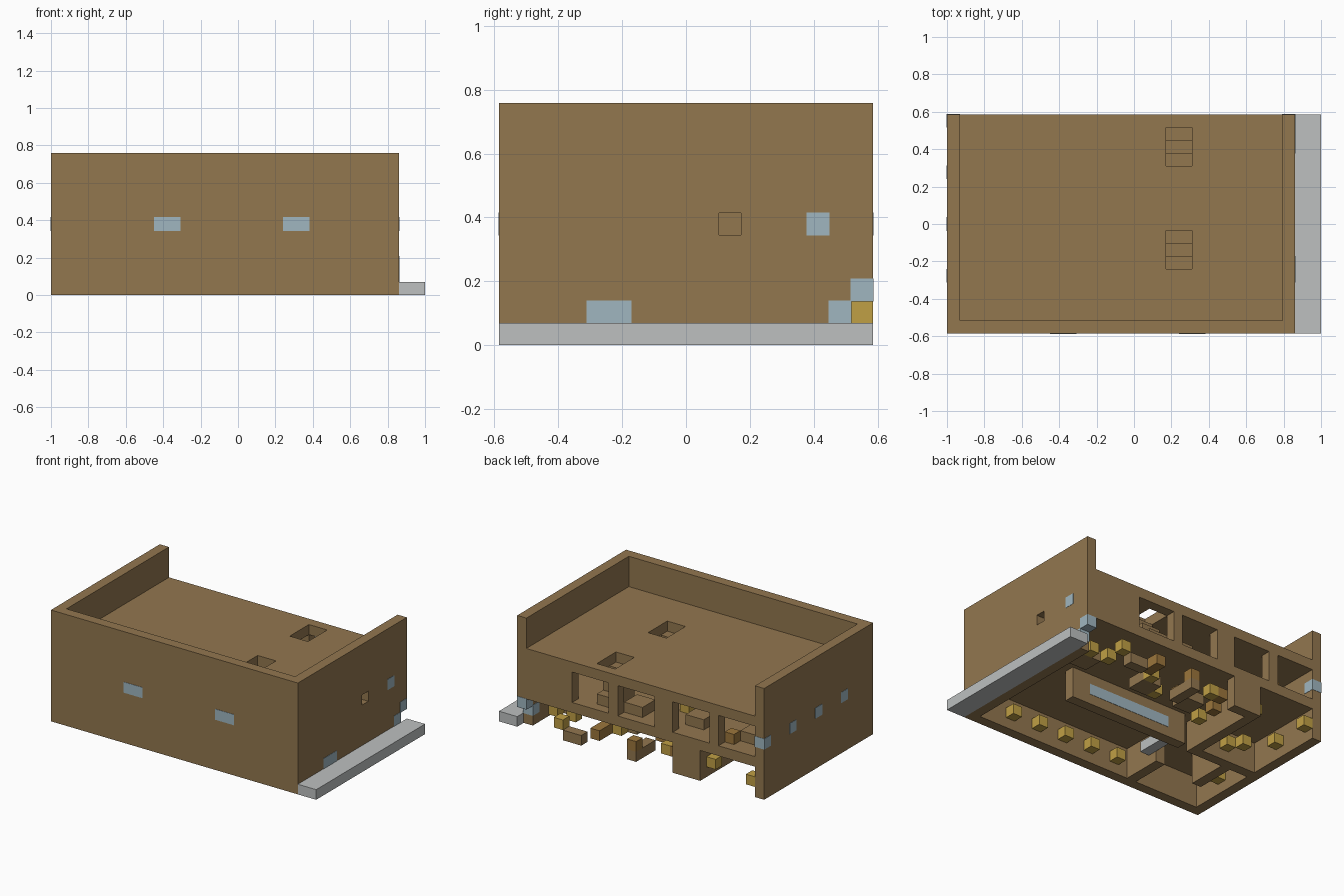
import bpy
import bmesh
from mathutils import Vector

U = 2 / 29  # one block; all parts sit on a 29 x 17 x 11 block grid

if "Cube" in bpy.data.objects:
    bpy.data.objects.remove(bpy.data.objects["Cube"], do_unlink=True)


def material(name, r, g, b):
    m = bpy.data.materials.new(name)
    m.use_nodes = True
    m.diffuse_color = (r, g, b, 1)
    m.node_tree.nodes["Principled BSDF"].inputs["Base Color"].default_value = (r, g, b, 1)
    return m


BROWN = material("brown timber", 0.29, 0.184, 0.078)
GLASS = material("pale blue glass", 0.35, 0.47, 0.53)
GREY = material("grey paving", 0.51, 0.53, 0.53)
GOLD = material("gold seat", 0.53, 0.35, 0.06)
AMBER = material("amber wood", 0.33, 0.18, 0.045)


def box(name, mat, x, y, z, grow=0.0):
    """Box spanning block ranges x, y, z given as (start, end)."""
    lo = Vector((x[0] - 14.5, y[0] - 8.5, z[0])) * U - Vector((grow,) * 3)
    hi = Vector((x[1] - 14.5, y[1] - 8.5, z[1])) * U + Vector((grow,) * 3)
    bm = bmesh.new()
    bmesh.ops.create_cube(bm, size=1)
    for v in bm.verts:
        v.co = Vector([hi[i] if v.co[i] > 0 else lo[i] for i in range(3)])
    mesh = bpy.data.meshes.new(name)
    bm.to_mesh(mesh)
    bm.free()
    mesh.materials.append(mat)
    obj = bpy.data.objects.new(name, mesh)
    bpy.context.collection.objects.link(obj)
    return obj


def block(name, mat, x, y, z, w=1, d=1, h=1):
    return box(name, mat, (x, x + w), (y, y + d), (z, z + h))


def pane(x, y, z, w=1, d=1):
    box("window", GLASS, (x, x + w), (y, y + d), (z, z + 1), 0.002)


def cut(obj, openings):
    """Cut block ranges out of a part and bake the result."""
    cutters = [box("cutter", BROWN, *o) for o in openings]
    for c in cutters:
        c.hide_render = True
        mod = obj.modifiers.new("opening", "BOOLEAN")
        mod.operation = "DIFFERENCE"
        mod.solver = "EXACT"
        mod.object = c
    bpy.context.view_layer.update()
    graph = bpy.context.evaluated_depsgraph_get()
    baked = bpy.data.meshes.new_from_object(obj.evaluated_get(graph))
    obj.modifiers.clear()
    obj.data = baked
    for c in cutters:
        bpy.data.objects.remove(c, do_unlink=True)


# Outer walls
box("front_wall", BROWN, (0, 27), (0, 1), (0, 11))
box("right_wall", BROWN, (0, 1), (1, 17), (0, 11))
left_wall = box("left_wall", BROWN, (26, 27), (1, 17), (0, 11))
cut(left_wall, [((25, 28), (10, 11), (5, 6)),
                ((25, 28), (16, 18), (-1, 2))])

# Upper back wall with four wide openings, and its full-height panel
back_wall = box("back_wall", BROWN, (1, 26), (16, 17), (3, 7))
cut(back_wall, [((x, x + 4), (15, 18), (4, 7.5)) for x in (1, 6, 12, 17)])
box("back_panel", BROWN, (7, 10), (16, 17), (0, 3))

# Upper floor and roof with two stairwells
box("upper_floor", BROWN, (1, 26), (1, 16), (3, 4))
roof = box("roof", BROWN, (1, 26), (1, 17), (7, 8))
cut(roof, [((17, 19), (y, y + 3), (6, 9)) for y in (5, 13)])
for y in (5, 13):
    for i in range(3):
        block("stair_step", BROWN, 17, y + 2 - i, 4, w=2, h=1 + i)

# Paved strip along the left side
box("pavement", GREY, (27, 29), (0, 17), (0, 1))

# Windows
for x in (8, 18):
    pane(x, 0, 5, w=2)
for y in (4, 8, 12, 16):
    pane(0, y, 5)
pane(26, 4, 1, d=2)
pane(26, 14, 5)
pane(26, 15, 1)
pane(26, 16, 2)

# Ground floor partitions
box("hall_partition", BROWN, (9, 22), (8, 9), (0, 3))
pane(11, 8, 1, w=9)
box("room_partition_long", BROWN, (7, 8), (8, 16), (0, 3))
box("room_partition_short", BROWN, (1, 7), (8, 9), (0, 3))
box("wash_partition", BROWN, (8, 9), (1, 5), (0, 3))
box("closet_partition", BROWN, (3, 4), (4, 8), (0, 3))
box("basin", GREY, (9, 10), (4, 7), (1, 2))

# Seats along the front wall and around the tables
for x in range(10, 26, 3):
    block("wall_seat", GOLD, x, 1, 1)
for x, y in [(1, 16), (6, 15), (24, 14), (22, 14), (22, 16), (17, 14),
             (15, 12), (9, 11), (11, 15), (4, 9), (3, 10), (1, 12), (1, 4)]:
    block("seat", GOLD, x, y, 1)
block("upper_seat", GOLD, 11, 12, 4)

# Tables and low steps
block("back_step", BROWN, 20, 16, 0, w=2)
block("back_step", BROWN, 14, 14, 0, d=3)
for x, y, d in [(18, 15, 2), (14, 16, 1), (10, 15, 1), (13, 13, 1), (9, 13, 1)]:
    block("amber_table", AMBER, x, y, 1, d=d)
for x in (23, 16, 11):
    block("table", BROWN, x, 12, 1, w=2, d=2)
block("upper_stool", AMBER, 4, 15, 4)
for x, y in [(14, 14), (8, 13), (2, 13)]:
    block("upper_table", BROWN, x, y, 4, w=2, d=2)
